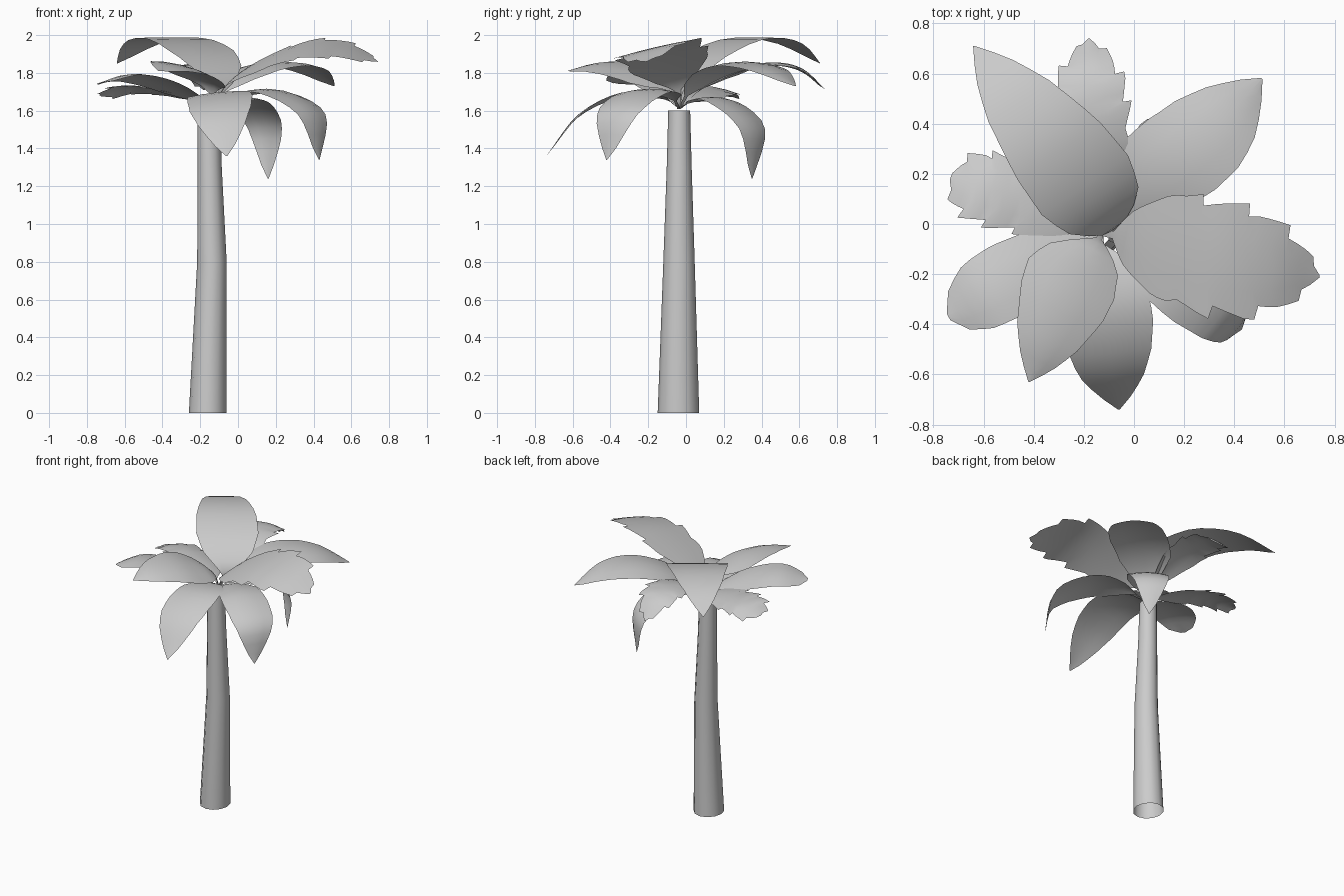
import bpy, bmesh, math
from mathutils import Vector

if "Cube" in bpy.data.objects:
    bpy.data.objects.remove(bpy.data.objects["Cube"])

grey = bpy.data.materials.new("plain grey")
grey.use_nodes = True
grey.diffuse_color = (0.6, 0.6, 0.6, 1)
grey.node_tree.nodes["Principled BSDF"].inputs["Base Color"].default_value = (0.6, 0.6, 0.6, 1)


def finish(bm, name, angle):
    mesh = bpy.data.meshes.new(name)
    bm.to_mesh(mesh)
    bm.free()
    mesh.materials.append(grey)
    obj = bpy.data.objects.new(name, mesh)
    bpy.context.collection.objects.link(obj)
    bpy.ops.object.select_all(action='DESELECT')
    obj.select_set(True)
    bpy.context.view_layer.objects.active = obj
    bpy.ops.object.shade_smooth_by_angle(angle=math.radians(angle))


def bridge(bm, rows, closed=False):
    for low, high in zip(rows, rows[1:]):
        count = len(low)
        for i in range(count if closed else count - 1):
            j = (i + 1) % count
            bm.faces.new((low[i], low[j], high[j], high[i]))


def spline(points, t):
    """Point on a smooth curve through all the given points."""
    ends = [points[0] * 2 - points[1]] + points + [points[-1] * 2 - points[-2]]
    s = t * (len(points) - 1)
    k = min(int(s), len(points) - 2)
    u = s - k
    a, b, c, d = ends[k:k + 4]
    return 0.5 * (2 * b + (c - a) * u + (2 * a - 5 * b + 4 * c - d) * u ** 2
                  + (3 * b - a - 3 * c + d) * u ** 3)


def blend(profile, t):
    for (t0, w0), (t1, w1) in zip(profile, profile[1:]):
        if t <= t1:
            return w0 + (w1 - w0) * (t - t0) / (t1 - t0)
    return profile[-1][1]


# Trunk: an open tapering tube with a bend halfway up
bm = bmesh.new()
rings = []
for x, y, z, rx, ry in [(-0.16, -0.04, 0, 0.1, 0.11), (-0.138, -0.037, 0.8, 0.078, 0.083),
                        (-0.15, -0.036, 1.3, 0.064, 0.066), (-0.155, -0.036, 1.6, 0.06, 0.058)]:
    angles = [math.tau * i / 12 for i in range(12)]
    rings.append([bm.verts.new((x + rx * math.cos(a), y + ry * math.sin(a), z)) for a in angles])
bridge(bm, rings, closed=True)
finish(bm, "trunk", 60)

# Leaves: a thin stalk widening into an arched, slightly tilted blade
BASE = Vector((-0.13, -0.035, 1.61))
EARLY = [(0, 0.05), (0.14, 0.07), (0.22, 0.4), (0.32, 0.82), (0.44, 1),
         (0.58, 0.95), (0.75, 0.7), (0.9, 0.35), (1, 0.01)]
LATE = [(0, 0.05), (0.14, 0.07), (0.24, 0.5), (0.38, 0.9), (0.55, 1),
        (0.7, 0.93), (0.82, 0.7), (0.92, 0.38), (1, 0.02)]
BLUNT = [(0, 0.05), (0.14, 0.07), (0.24, 0.5), (0.4, 0.9), (0.6, 1),
         (0.8, 0.92), (0.93, 0.62), (1, 0.1)]


def leaf(name, path, half_width, profile, jagged=False, droop=0.12, tilt=0):
    points = [BASE] + [Vector(p) for p in path]
    heading = points[-1] - BASE
    side = Vector((heading.y, -heading.x, 0)).normalized()
    side = (side + Vector((0, 0, tilt))).normalized()
    bm = bmesh.new()
    rows = []
    steps = 30 if jagged else 16
    for r in range(steps + 1):
        t = r / steps
        centre = spline(points, t)
        along = (spline(points, min(t + 0.02, 1)) - spline(points, max(t - 0.02, 0))).normalized()
        up = side.cross(along)
        width = half_width * blend(profile, t)
        row = []
        for s in (-1, -0.5, 0, 0.5, 1):
            reach, forward = s * width, 0
            # Forward-pointing teeth along the edges
            if jagged and abs(s) == 1 and 0.45 < t < 0.95:
                tooth = ((r + (2 if s > 0 else 0)) % 5) / 4
                reach *= 0.86 + 0.22 * tooth
                forward = 0.03 * tooth
            row.append(bm.verts.new(centre + side * reach + along * forward
                                    - up * droop * width * s * s))
        rows.append(row)
    bridge(bm, rows)
    finish(bm, name, 80)


leaf("tall_back_leaf", [(-0.08, -0.01, 1.75), (-0.17, 0.12, 1.9), (-0.33, 0.33, 1.985),
                        (-0.5, 0.54, 1.96), (-0.64, 0.71, 1.85)], 0.21, EARLY, droop=0.01)
leaf("back_left_leaf", [(-0.08, 0.03, 1.72), (0.05, 0.17, 1.82), (0.22, 0.3, 1.86),
                        (0.38, 0.44, 1.83), (0.51, 0.58, 1.73)], 0.195, LATE)
leaf("back_leaf", [(-0.14, 0.1, 1.73), (-0.16, 0.3, 1.83), (-0.17, 0.48, 1.855),
                   (-0.18, 0.62, 1.82), (-0.18, 0.74, 1.71)], 0.15, LATE, jagged=True)
leaf("right_leaf", [(-0.24, 0.03, 1.67), (-0.43, 0.1, 1.715), (-0.6, 0.15, 1.725),
                    (-0.73, 0.19, 1.68)], 0.15, BLUNT, jagged=True, tilt=-0.15)
leaf("front_right_leaf", [(-0.24, -0.09, 1.68), (-0.42, -0.18, 1.76), (-0.59, -0.27, 1.79),
                          (-0.74, -0.37, 1.745)], 0.155, BLUNT, tilt=-0.12)
leaf("front_leaf", [(-0.15, -0.08, 1.73), (-0.23, -0.19, 1.8), (-0.29, -0.33, 1.84),
                    (-0.36, -0.49, 1.845), (-0.42, -0.63, 1.81)], 0.195, EARLY, tilt=0.22)
leaf("front_hanging_leaf", [(-0.13, -0.14, 1.68), (-0.1, -0.35, 1.69),
                            (-0.09, -0.57, 1.58), (-0.06, -0.74, 1.36)],
     0.175, LATE, droop=0.06, tilt=-0.1)
leaf("front_left_hanging_leaf", [(0.01, -0.09, 1.69), (0.2, -0.23, 1.71),
                                 (0.4, -0.37, 1.59), (0.43, -0.42, 1.34)], 0.155, LATE)
leaf("back_hanging_leaf", [(-0.05, 0.05, 1.66), (0.06, 0.2, 1.66),
                           (0.15, 0.36, 1.51), (0.16, 0.35, 1.24)], 0.135, LATE)
leaf("left_leaf", [(-0.05, -0.05, 1.75), (0.13, -0.09, 1.855), (0.35, -0.14, 1.93),
                   (0.56, -0.18, 1.925), (0.74, -0.21, 1.86)], 0.235, LATE,
     jagged=True, droop=0.03, tilt=-0.23)
